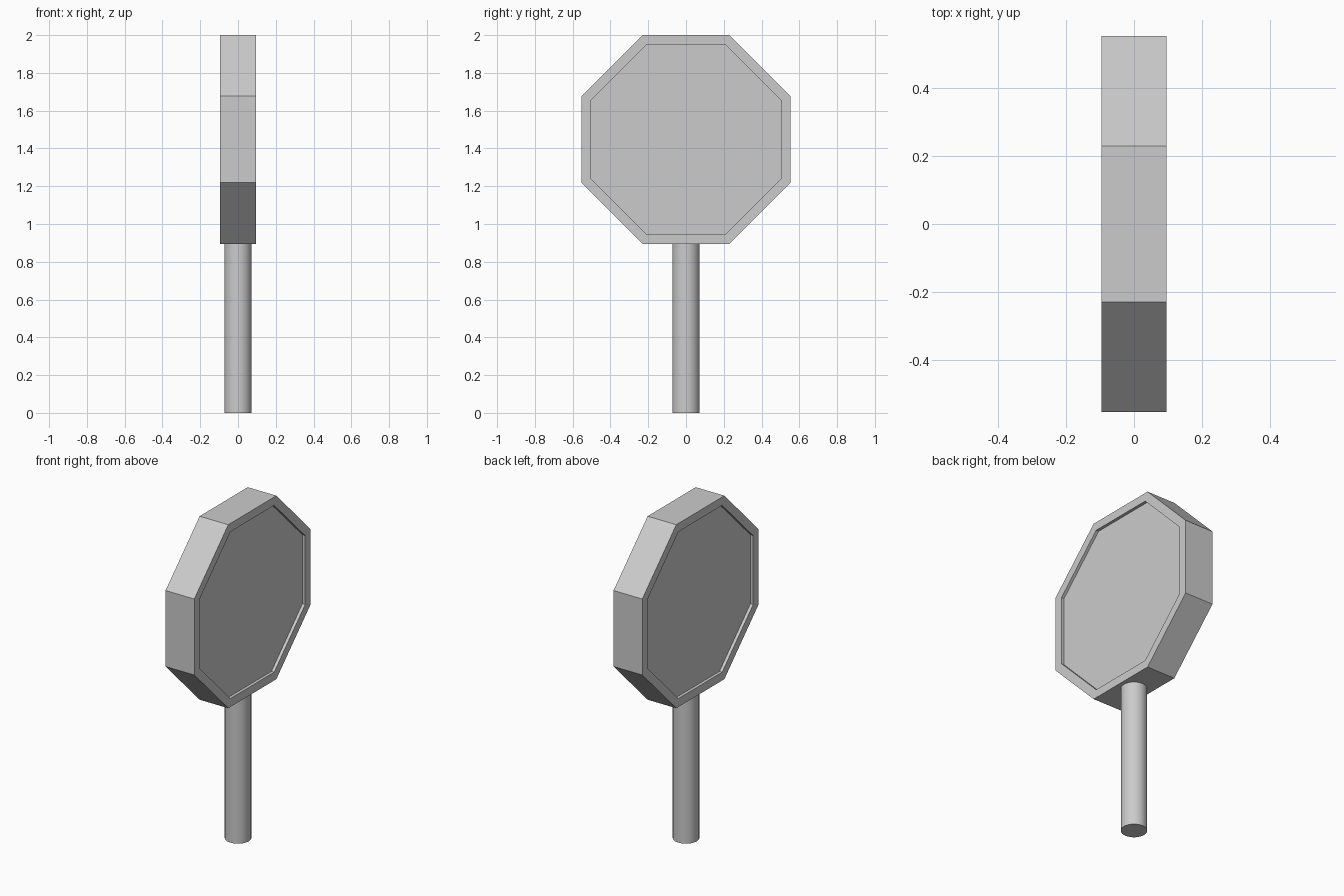
import bpy, bmesh, math
from mathutils import Matrix

if "Cube" in bpy.data.objects:
    bpy.data.objects.remove(bpy.data.objects["Cube"])

APOTHEM, INNER, HALF_T, RECESS = 0.5525, 0.498, 0.0955, 0.018
TOP = 2.0
CENTRE_Z = TOP - APOTHEM


def add_object(name, bm):
    mesh = bpy.data.meshes.new(name)
    bm.to_mesh(mesh)
    bm.free()
    obj = bpy.data.objects.new(name, mesh)
    bpy.context.collection.objects.link(obj)
    return obj


# Octagonal sign head, facing along x, with a shallow recess on both faces
bm = bmesh.new()
radius = APOTHEM / math.cos(math.pi / 8)
bmesh.ops.create_cone(bm, cap_ends=True, segments=8, radius1=radius,
                      radius2=radius, depth=2 * HALF_T)
bm.transform(Matrix.Translation((0, 0, CENTRE_Z))
             @ Matrix.Rotation(math.pi / 2, 4, 'Y')
             @ Matrix.Rotation(math.pi / 8, 4, 'Z'))
bm.normal_update()
for face in [f for f in bm.faces if len(f.verts) == 8]:
    side = face.normal.x
    bmesh.ops.inset_region(bm, faces=[face], thickness=APOTHEM - INNER)
    panel = bmesh.ops.extrude_discrete_faces(bm, faces=[face])["faces"][0]
    bmesh.ops.translate(bm, verts=panel.verts, vec=(-side * RECESS, 0, 0))
bmesh.ops.recalc_face_normals(bm, faces=bm.faces)
add_object("sign_head", bm)

# Round post under the head
bm = bmesh.new()
post_h = TOP - 2 * APOTHEM + 0.005
bmesh.ops.create_cone(bm, cap_ends=True, segments=32, radius1=0.0725,
                      radius2=0.0725, depth=post_h,
                      matrix=Matrix.Translation((0, 0, post_h / 2)))
post = add_object("post", bm)
bpy.context.view_layer.objects.active = post
post.select_set(True)
bpy.ops.object.shade_smooth_by_angle(angle=math.radians(30))
